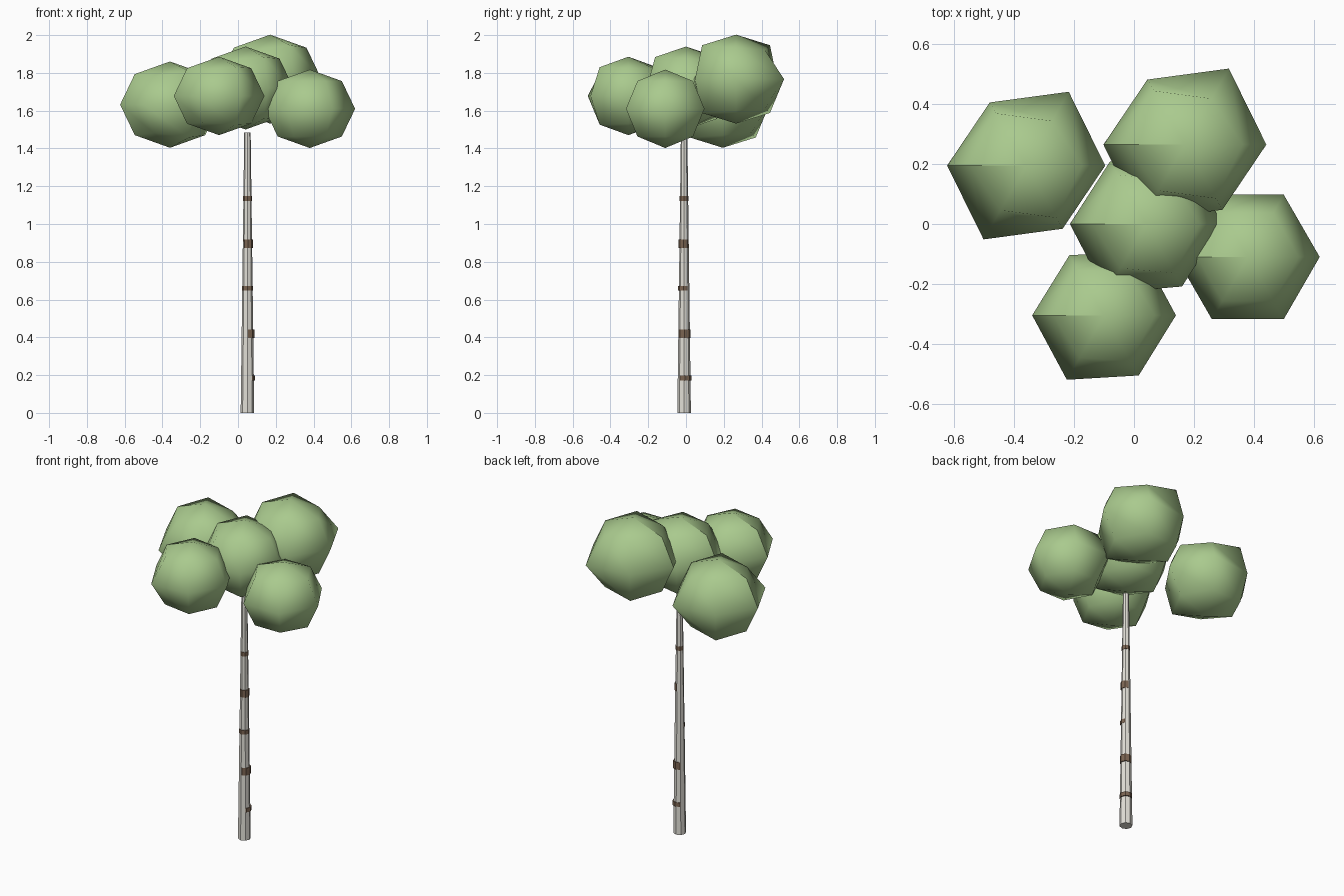
import bpy
import bmesh
from math import sin, cos, pi

cube = bpy.data.objects.get("Cube")
if cube:
    bpy.data.objects.remove(cube, do_unlink=True)


def make_material(name, rgb):
    mat = bpy.data.materials.new(name)
    mat.use_nodes = True
    mat.diffuse_color = (*rgb, 1)
    mat.node_tree.nodes["Principled BSDF"].inputs["Base Color"].default_value = (*rgb, 1)
    return mat


leaf_green = make_material("leaf green", (0.40, 0.59, 0.27))
pale_bark = make_material("pale bark", (0.76, 0.74, 0.68))
brown_bark = make_material("brown bark", (0.20, 0.13, 0.085))


def finish(bm, name, location, material, smooth):
    bmesh.ops.recalc_face_normals(bm, faces=bm.faces)
    for face in bm.faces:
        face.smooth = smooth
    mesh = bpy.data.meshes.new(name)
    bm.to_mesh(mesh)
    bm.free()
    mesh.materials.append(material)
    obj = bpy.data.objects.new(name, mesh)
    obj.location = location
    bpy.context.collection.objects.link(obj)
    return obj


def leaf_clump(name, location, radius, wobble, sides=6, rings=4):
    """Squashed six-sided ball whose rings are pulled slightly out of round."""
    bm = bmesh.new()
    grid = []
    for r in range(1, rings):
        lat = pi / 2 - pi * r / rings
        row = []
        for s in range(sides):
            a = pi + 2 * pi * s / sides
            k = radius * (1 + wobble * sin(2 * a) * cos(4 * lat))
            row.append(bm.verts.new((k * cos(lat) * cos(a),
                                     k * cos(lat) * sin(a),
                                     0.865 * k * sin(lat))))
        grid.append(row)
    top = bm.verts.new((0, 0, 0.865 * radius))
    bottom = bm.verts.new((0, 0, -0.865 * radius))
    for s in range(sides):
        n = (s + 1) % sides
        bm.faces.new((top, grid[0][s], grid[0][n]))
        bm.faces.new((bottom, grid[-1][n], grid[-1][s]))
        for up, low in zip(grid, grid[1:]):
            bm.faces.new((up[s], low[n], up[n]))
            bm.faces.new((up[s], low[s], low[n]))
    # crease running from pole to pole on one side
    seam = [top] + [row[0] for row in grid] + [bottom]
    for a, b in zip(seam, seam[1:]):
        bm.edges.get((a, b)).smooth = False
    return finish(bm, name, location, leaf_green, True)


def tapered_post(name, location, r_low, r_high, height, material):
    bm = bmesh.new()
    bmesh.ops.create_cone(bm, cap_ends=True, segments=8, radius1=r_low,
                          radius2=r_high, depth=height)
    return finish(bm, name, location, material, False)


# Trunk
TRUNK_X, TRUNK_Y, TRUNK_H = 0.05, -0.01, 1.485
R_BASE, R_TOP = 0.036, 0.017
tapered_post("trunk", (TRUNK_X, TRUNK_Y, TRUNK_H / 2), R_BASE, R_TOP, TRUNK_H, pale_bark)

# Bark bands: height, thickness, sideways shift
bands = [
    (0.185, 0.025, 0.004, 0.004),
    (0.42, 0.045, 0.004, 0.002),
    (0.66, 0.025, 0.001, -0.003),
    (0.895, 0.045, 0.003, -0.002),
    (1.135, 0.025, 0.001, 0.0),
]
for i, (z, thick, dx, dy) in enumerate(bands, 1):
    r = R_BASE + (R_TOP - R_BASE) * z / TRUNK_H + 0.002
    tapered_post(f"bark_band_{i}", (TRUNK_X + dx, TRUNK_Y + dy, z), r, r, thick, brown_bark)

# Foliage
leaf_clump("leaf_clump_centre", (0.04, 0, 1.72), 0.254, 0.06)
leaf_clump("leaf_clump_back_right", (-0.36, 0.195, 1.632), 0.264, 0.09)
leaf_clump("leaf_clump_back_left", (0.17, 0.265, 1.767), 0.272, 0.09)
leaf_clump("leaf_clump_front_left", (0.38, -0.11, 1.61), 0.24, 0.0)
leaf_clump("leaf_clump_front_right", (-0.1, -0.305, 1.678), 0.24, 0.04)
